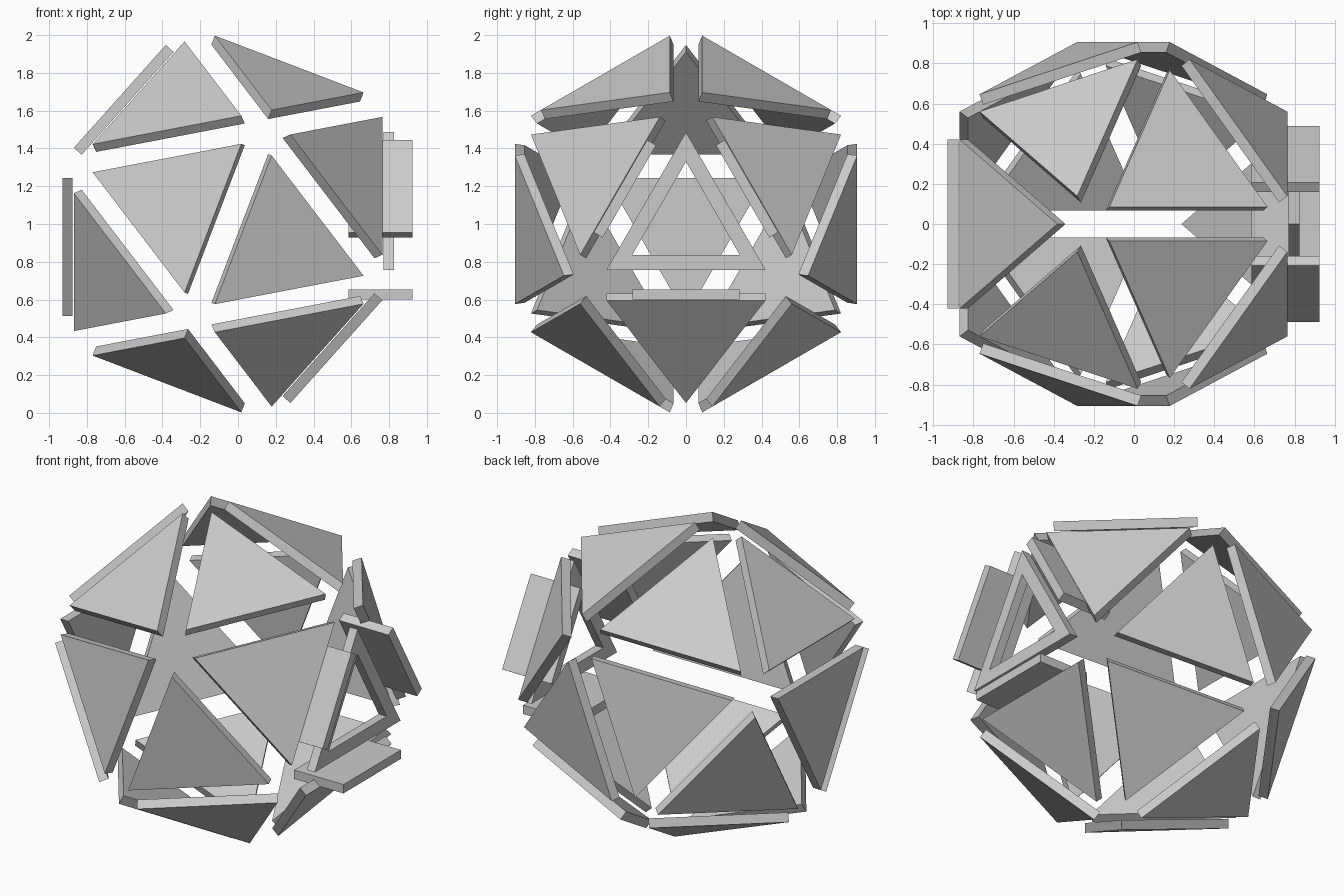
import bpy, bmesh, math
from mathutils import Vector, Matrix

if "Cube" in bpy.data.objects:
    bpy.data.objects.remove(bpy.data.objects["Cube"])

CENTRE = Vector((-0.0525, 0, 1))
DIST = 0.8775      # centre to outer face of a panel
RAD = 0.4865       # panel centre to corner
THICK = 0.055


def new_object(name, verts, faces):
    mesh = bpy.data.meshes.new(name)
    mesh.from_pydata(verts, [], faces)
    bm = bmesh.new()
    bm.from_mesh(mesh)
    bmesh.ops.recalc_face_normals(bm, faces=bm.faces)
    bm.to_mesh(mesh)
    bm.free()
    obj = bpy.data.objects.new(name, mesh)
    bpy.context.collection.objects.link(obj)
    return obj


def triangle(normal, arms, dist, rad):
    return [CENTRE + normal * dist + a * rad for a in arms]


def panel(name, normal, arms):
    v = triangle(normal, arms, DIST, RAD) + triangle(normal, arms, DIST - THICK, RAD)
    sides = [(i, (i + 1) % 3, (i + 1) % 3 + 3, i + 3) for i in range(3)]
    new_object(name, v, [(0, 1, 2), (5, 4, 3)] + sides)


def frame(name, normal, arms):
    v = []
    for d in (DIST, DIST - THICK):
        for r in (RAD, 0.33):
            v += triangle(normal, arms, d, r)
    loops = [0, 3, 9, 6]     # outer front, inner front, inner back, outer back
    faces = []
    for a, b in zip(loops, loops[1:] + loops[:1]):
        for i in range(3):
            j = (i + 1) % 3
            faces.append((a + i, a + j, b + j, b + i))
    new_object(name, v, faces)


# Icosahedron guide, turned so one face looks along +x with a corner up
ico = bmesh.new()
bmesh.ops.create_icosphere(ico, subdivisions=1, radius=1)
ico.faces.ensure_lookup_table()
f = ico.faces[0]
c = f.calc_center_median()
ax = c.normalized()
az = (f.verts[0].co - c).normalized()
turn = Matrix((ax, az.cross(ax), az))

# Twenty separated faces: nineteen solid panels and one open frame
for i, f in enumerate(ico.faces):
    c = f.calc_center_median()
    normal = turn @ c.normalized()
    arms = [turn @ (v.co - c).normalized() for v in f.verts]
    if i == 0:
        frame("window_frame", normal, arms)
    else:
        panel(f"shell_panel_{i:02d}", normal, arms)
ico.free()

# Three flat flaps around the open frame
for k in range(3):
    spin = Matrix.Rotation(k * 2 * math.pi / 3, 4, 'X')
    bpy.ops.mesh.primitive_cube_add(size=1)
    flap = bpy.context.object
    flap.name = f"frame_flap_{k + 1}"
    place = (Matrix.Translation((0.755, 0, 1)) @ spin @ Matrix.Translation((0, 0, -0.3735))
             @ Matrix.Diagonal((0.34, 0.565, THICK, 1)))
    flap.data.transform(place)
